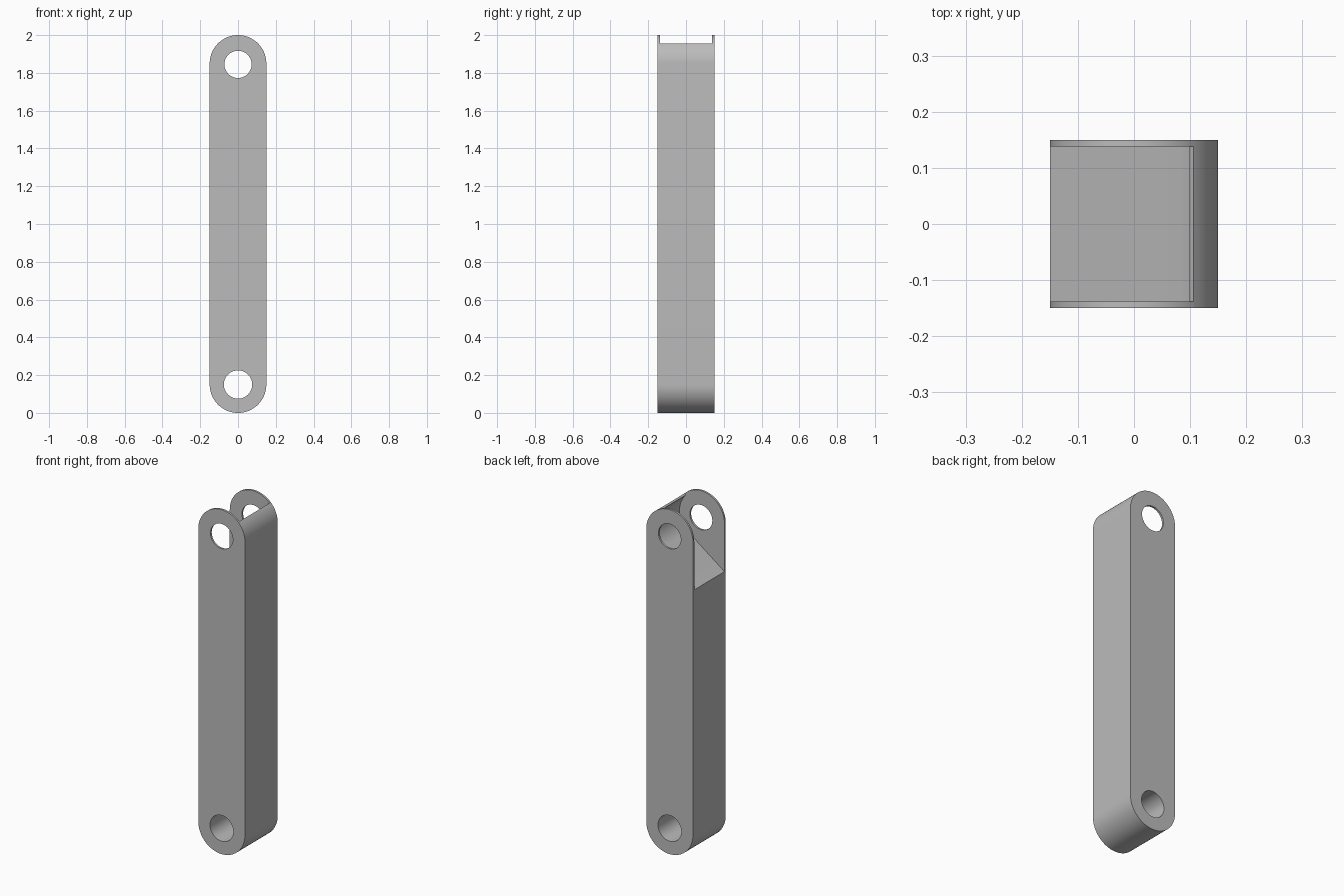
import bpy, bmesh
from math import sin, cos, radians, tan

cube = bpy.data.objects.get("Cube")
if cube:
    bpy.data.objects.remove(cube, do_unlink=True)

R = 0.15              # outer radius and half width
WALL = 0.0115         # sheet thickness of ears and guard
INNER = R - WALL
LOW, HIGH = R, 2 - R  # pivot heights
FLOOR = 36            # floor slope in degrees
RIM = 45              # angle where the guard ends


def arc(r, cz, start, end, steps):
    """Points on an arc around (0, cz) in the xz plane."""
    angles = [radians(start + (end - start) * i / steps) for i in range(steps + 1)]
    return [(r * cos(a), cz + r * sin(a)) for a in angles]


def prism(name, profile, half_depth):
    """Extrude an xz profile along y, centred on y = 0."""
    bm = bmesh.new()
    face = bm.faces.new([bm.verts.new((x, -half_depth, z)) for x, z in profile])
    ext = bmesh.ops.extrude_face_region(bm, geom=[face])
    moved = [v for v in ext["geom"] if isinstance(v, bmesh.types.BMVert)]
    bmesh.ops.translate(bm, verts=moved, vec=(0, 2 * half_depth, 0))
    bmesh.ops.recalc_face_normals(bm, faces=bm.faces)
    mesh = bpy.data.meshes.new(name)
    bm.to_mesh(mesh)
    bm.free()
    obj = bpy.data.objects.new(name, mesh)
    bpy.context.collection.objects.link(obj)
    return obj


def cut(target, cutter):
    """Subtract the cutter and remove it."""
    cutter.hide_render = True
    mod = target.modifiers.new("cut", "BOOLEAN")
    mod.operation = "DIFFERENCE"
    mod.solver = "EXACT"
    mod.object = cutter
    bpy.context.view_layer.objects.active = target
    bpy.ops.object.modifier_apply(modifier=mod.name)
    bpy.data.objects.remove(cutter, do_unlink=True)


# Round-ended bar
link = prism("link_arm", arc(R, HIGH, 0, 180, 32) + arc(R, LOW, 180, 360, 32), R)

# Fork slot: curved pocket around the upper pivot, sloping floor open to -x
pocket = arc(INNER, HIGH, FLOOR - 90, RIM, 24)
x0, z0 = pocket[0]
reach = 0.3
slot = [(-reach, z0 - (x0 + reach) * tan(radians(FLOOR)))] + pocket
slot += [(reach, HIGH + reach), (-reach, HIGH + reach)]
cut(link, prism("slot_cutter", slot, INNER))

# Pivot holes
for name, r, z in (("lower_hole", 0.075, LOW), ("upper_hole", 0.072, HIGH - 0.005)):
    cut(link, prism(name, arc(r, z, 0, 360, 48)[:-1], 2 * R))

# Grey metal
grey = bpy.data.materials.new("grey_metal")
grey.use_nodes = True
color = (0.5, 0.5, 0.5, 1)
grey.diffuse_color = color
grey.node_tree.nodes["Principled BSDF"].inputs["Base Color"].default_value = color
link.data.materials.clear()
link.data.materials.append(grey)

# Smooth round surfaces, sharp rims
bpy.ops.object.select_all(action="DESELECT")
link.select_set(True)
bpy.context.view_layer.objects.active = link
bpy.ops.object.shade_smooth_by_angle(angle=radians(30))
